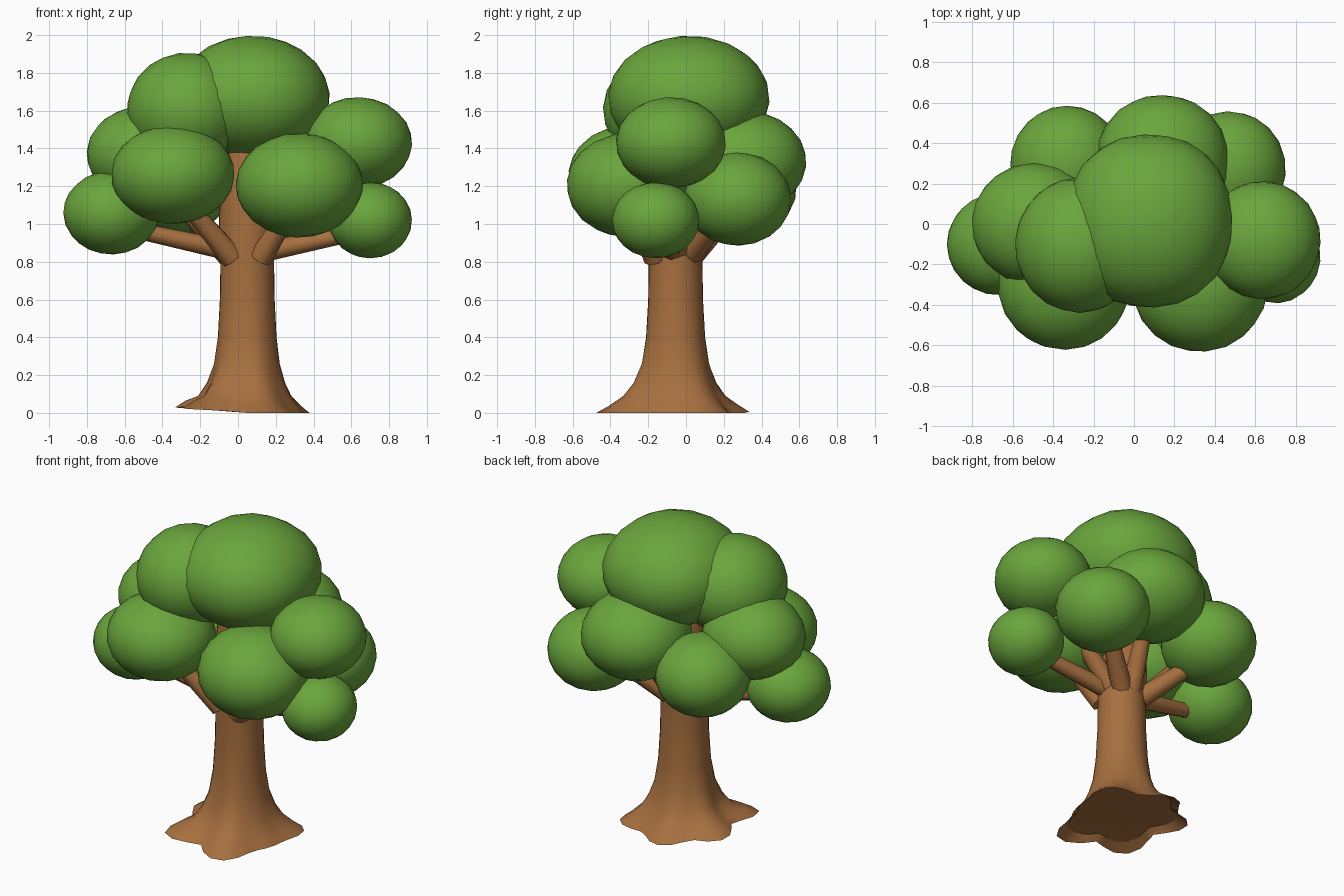
import bpy, bmesh, math, random
from mathutils import Vector, Euler

if "Cube" in bpy.data.objects:
    bpy.data.objects.remove(bpy.data.objects["Cube"])

random.seed(4)


def make_material(name, rgb):
    mat = bpy.data.materials.new(name)
    mat.diffuse_color = (*rgb, 1)
    mat.use_nodes = True
    mat.node_tree.nodes["Principled BSDF"].inputs["Base Color"].default_value = mat.diffuse_color
    return mat


LEAF = make_material("leaf green", (0.145, 0.380, 0.046))
BARK = make_material("bark brown", (0.385, 0.160, 0.050))


def finish(name, bm, mat, angle):
    bmesh.ops.recalc_face_normals(bm, faces=bm.faces)
    mesh = bpy.data.meshes.new(name)
    bm.to_mesh(mesh)
    bm.free()
    mesh.materials.append(mat)
    obj = bpy.data.objects.new(name, mesh)
    bpy.context.collection.objects.link(obj)
    bpy.ops.object.select_all(action='DESELECT')
    obj.select_set(True)
    bpy.context.view_layer.objects.active = obj
    bpy.ops.object.shade_smooth_by_angle(angle=math.radians(angle))
    return obj


# Foliage: squashed balls, each turned differently; power > 2 squares the plan
def leaf_ball(name, centre, radii, power=2.0):
    bm = bmesh.new()
    bmesh.ops.create_icosphere(bm, subdivisions=3, radius=1)
    turn = Euler([random.uniform(0, 6) for _ in range(3)]).to_matrix()
    for v in bm.verts:
        p = turn @ v.co
        plan = (abs(p.x) ** power + abs(p.y) ** power) ** (1 / power)
        p *= 1.008 / math.hypot(plan, p.z)
        v.co = Vector(c + r * q for c, r, q in zip(centre, radii, p))
    finish(name, bm, LEAF, 60)


leaf_ball("crown_top", (0.075, 0.015, 1.667), (0.408, 0.425, 0.328), 2.2)
leaf_ball("crown_upper_left", (-0.27, -0.105, 1.605), (0.316, 0.332, 0.30))
leaf_ball("crown_left", (-0.49, 0.0, 1.37), (0.31, 0.30, 0.255))
leaf_ball("crown_low_left", (-0.67, -0.10, 1.06), (0.253, 0.25, 0.22))
leaf_ball("crown_front_left", (-0.345, -0.30, 1.262), (0.325, 0.32, 0.26))
leaf_ball("crown_front_right", (0.325, -0.30, 1.205), (0.335, 0.33, 0.275))
leaf_ball("crown_right", (0.635, -0.08, 1.43), (0.285, 0.29, 0.24))
leaf_ball("crown_low_right", (0.70, -0.16, 1.02), (0.22, 0.23, 0.20))
leaf_ball("crown_back_right", (0.47, 0.272, 1.132), (0.278, 0.283, 0.245))
leaf_ball("crown_back", (0.14, 0.31, 1.33), (0.325, 0.325, 0.268), 2.1)
leaf_ball("crown_back_left", (-0.33, 0.295, 1.185), (0.28, 0.288, 0.248))

# Trunk: round shaft flaring into root lobes (angle in degrees, reach)
CX, CY = 0.049, -0.055
ROOTS = [(37, 0.385), (-72, 0.44), (-133, 0.45), (158, 0.41), (105, 0.40)]
RINGS = [(0, 0.30, 1), (0.035, 0.27, 0.72), (0.09, 0.23, 0.4), (0.16, 0.20, 0.2),
         (0.26, 0.172, 0.08), (0.4, 0.155, 0.02), (0.6, 0.145, 0), (0.8, 0.142, 0),
         (1.0, 0.15, 0), (1.25, 0.14, 0), (1.45, 0.12, 0)]
SIDES = 32


def root_reach(a):
    reach = 0
    for deg, length in ROOTS:
        d = math.remainder(a - math.radians(deg), math.tau) / 0.65
        if abs(d) < 1:
            reach = max(reach, (length - 0.30) * (0.5 + 0.5 * math.cos(math.pi * d)))
    return reach


bm = bmesh.new()
rings = []
for z, r, lobe in RINGS:
    ring = []
    for i in range(SIDES):
        a = math.tau * i / SIDES
        d = r + lobe * root_reach(a)
        # the left roots lift slightly off the ground
        lift = 0.03 * max(0, -math.cos(a)) if z < 0.05 else 0
        ring.append(bm.verts.new((CX + d * math.cos(a), CY + d * math.sin(a), z + lift)))
    rings.append(ring)
for low, high in zip(rings, rings[1:]):
    for i in range(SIDES):
        j = (i + 1) % SIDES
        bm.faces.new((low[i], low[j], high[j], high[i]))
bm.faces.new(rings[-1])
finish("trunk", bm, BARK, 50)

# Underside: plate closing the trunk just above the root edge
bm = bmesh.new()
centre = bm.verts.new((CX, CY, 0.05))
edge = [bm.verts.new(v) for v in
        ((CX + (0.265 + 0.7 * root_reach(a)) * math.cos(a),
          CY + (0.265 + 0.7 * root_reach(a)) * math.sin(a),
          0.035 + 0.03 * max(0, -math.cos(a)))
         for a in (math.tau * i / SIDES for i in range(SIDES)))]
for i in range(SIDES):
    bm.faces.new((centre, edge[(i + 1) % SIDES], edge[i]))
plate = finish("trunk_underside", bm, BARK, 50)
if plate.data.polygons[0].normal.z > 0:
    plate.data.flip_normals()


# Branches: tapered limbs from the trunk into the foliage
def branch(name, start, end, r1=0.065, r2=0.045):
    start, end = Vector(start), Vector(end)
    axis = end - start
    bm = bmesh.new()
    bmesh.ops.create_cone(bm, cap_ends=True, segments=8, radius1=r1, radius2=r2,
                          depth=axis.length)
    turn = axis.to_track_quat('Z', 'Y')
    for v in bm.verts:
        v.co = turn @ v.co + (start + end) / 2
    finish(name, bm, BARK, 50)


branch("branch_low_left", (0.0, -0.06, 0.85), (-0.60, -0.10, 0.98), 0.055, 0.042)
branch("branch_left", (0.0, -0.03, 0.77), (-0.40, 0.0, 1.22), 0.06)
branch("branch_front_left", (-0.03, -0.14, 0.82), (-0.30, -0.27, 1.14))
branch("branch_front_right", (0.12, -0.16, 0.82), (0.28, -0.28, 1.08))
branch("branch_low_right", (0.12, -0.07, 0.85), (0.65, -0.14, 0.96), 0.055, 0.042)
branch("branch_right", (0.12, -0.04, 0.83), (0.55, -0.06, 1.32), 0.06)
branch("branch_back_right", (0.11, 0.02, 0.84), (0.42, 0.24, 1.11))
branch("branch_back", (0.05, 0.03, 0.83), (0.12, 0.26, 1.2))
branch("branch_back_left", (-0.03, 0.02, 0.82), (-0.30, 0.26, 1.08))
